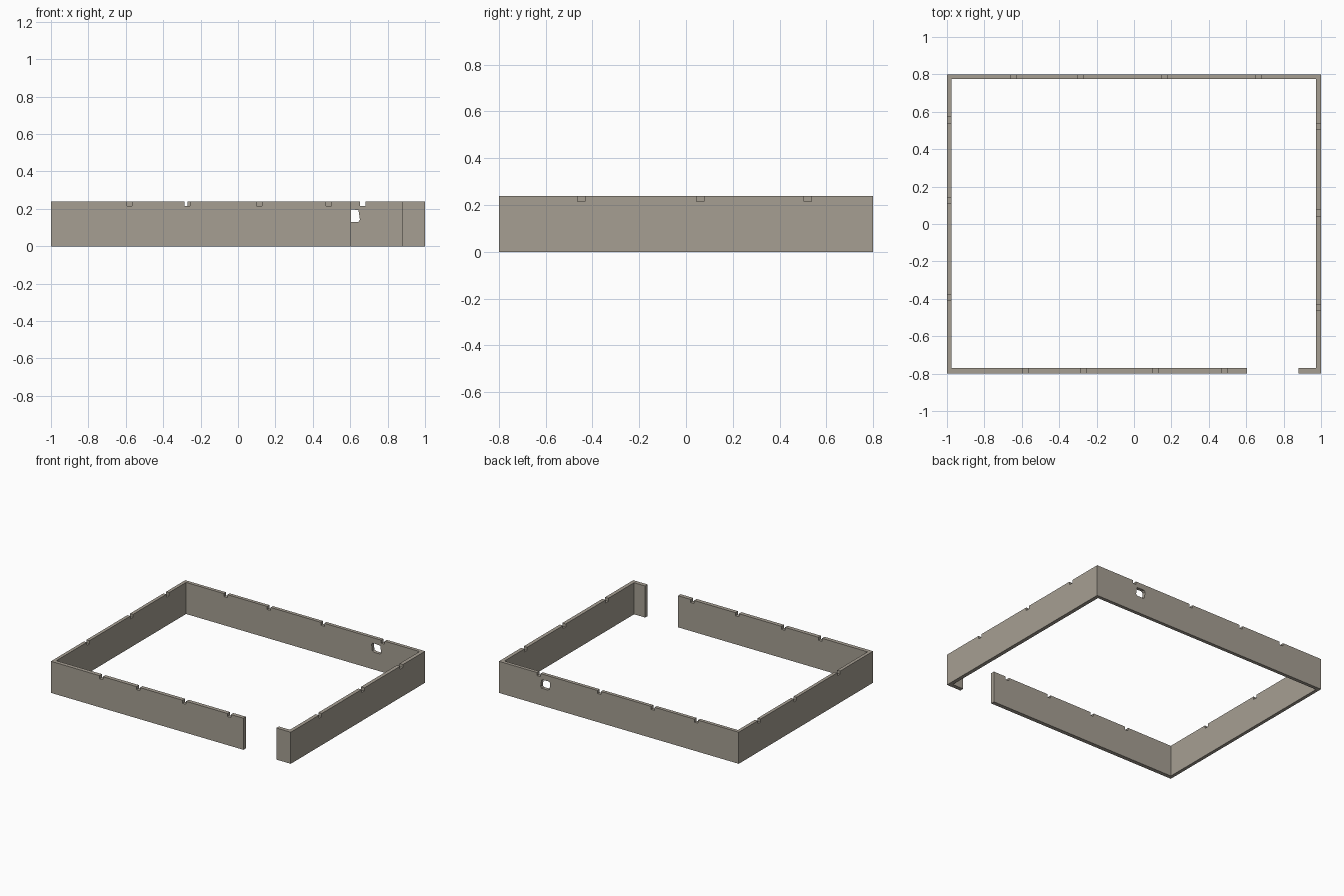
import bpy, bmesh
from mathutils import Vector

if "Cube" in bpy.data.objects:
    bpy.data.objects.remove(bpy.data.objects["Cube"])

H = 0.238          # wall height
NOTCH = 0.023      # notch depth
GATE = (0.605, 0.88)

stone = bpy.data.materials.new("warm grey stone")
stone.diffuse_color = (0.38, 0.345, 0.29, 1)
stone.use_nodes = True
stone.node_tree.nodes["Principled BSDF"].inputs["Base Color"].default_value = stone.diffuse_color


def extruded(name, points, direction):
    """Closed solid from a flat outline pushed along a direction."""
    bm = bmesh.new()
    face = bm.faces.new([bm.verts.new(p) for p in points])
    new = bmesh.ops.extrude_face_region(bm, geom=[face])["geom"]
    bmesh.ops.translate(bm, vec=Vector(direction),
                        verts=[g for g in new if isinstance(g, bmesh.types.BMVert)])
    bmesh.ops.recalc_face_normals(bm, faces=bm.faces)
    me = bpy.data.meshes.new(name)
    bm.to_mesh(me)
    bm.free()
    me.materials.append(stone)
    ob = bpy.data.objects.new(name, me)
    bpy.context.collection.objects.link(ob)
    return ob


def cut(target, cutter):
    mod = target.modifiers.new("cut", 'BOOLEAN')
    mod.operation = 'DIFFERENCE'
    mod.solver = 'EXACT'
    mod.object = cutter
    bpy.context.view_layer.objects.active = target
    bpy.ops.object.modifier_apply(modifier=mod.name)
    bpy.data.objects.remove(cutter, do_unlink=True)


# Enclosure wall: open ring with a gateway in the front
xl, xr, yf, yb = -0.975, 0.972, -0.77, 0.774
plan = [(GATE[0], -0.8), (-1, -0.8), (-1, 0.8), (1, 0.8), (1, -0.8), (GATE[1], -0.8),
        (GATE[1], yf), (xr, yf), (xr, yb), (xl, yb), (xl, yf), (GATE[0], yf)]
wall = extruded("enclosure_wall", [(x, y, 0) for x, y in plan], (0, 0, H))

# Notches along the top edge: (wall side, centres along the wall)
notches = {
    "front": (-0.58, -0.272, 0.113, 0.486),
    "back": (-0.645, -0.284, 0.163, 0.667),
    "left": (-0.392, 0.126, 0.556),
    "right": (-0.447, 0.06, 0.52),
}
for side, centres in notches.items():
    for c in centres:
        if side in ("front", "back"):
            x, y, hx, hy = c, -0.785 if side == "front" else 0.787, 0.0145, 0.05
        else:
            x, y, hx, hy = -0.987 if side == "left" else 0.986, c, 0.05, 0.016
        corners = [(x + i * hx, y + j * hy, H - NOTCH)
                   for i, j in ((-1, -1), (1, -1), (1, 1), (-1, 1))]
        cut(wall, extruded("notch_cutter", corners, (0, 0, 0.1)))

# Ragged hole through the back wall
hole = [(0.578, 0.137), (0.597, 0.13), (0.643, 0.13), (0.652, 0.142),
        (0.644, 0.194), (0.6, 0.197), (0.582, 0.196), (0.572, 0.185)]
cut(wall, extruded("hole_cutter", [(x, 0.7, z) for x, z in hole], (0, 0.2, 0)))
